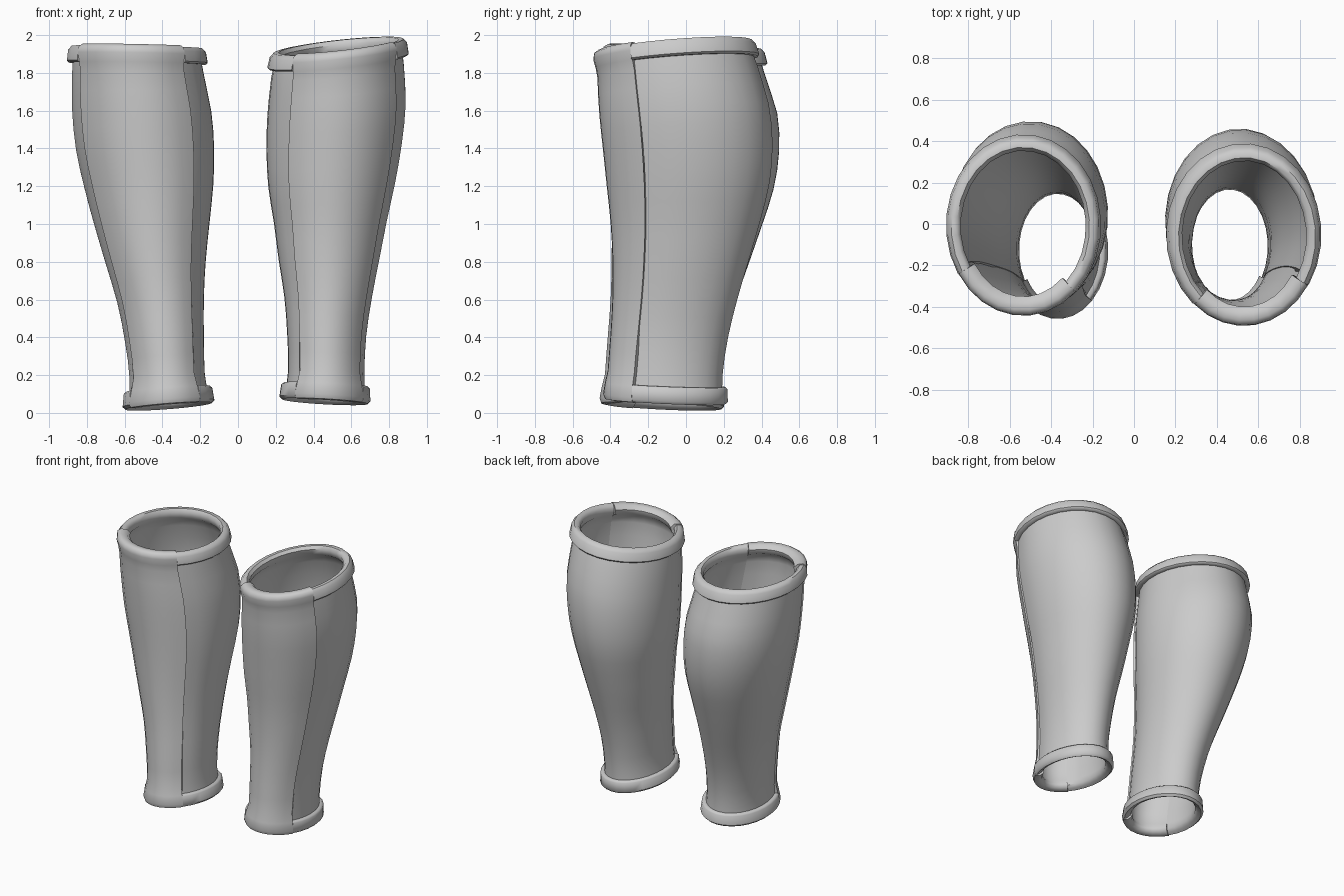
import bpy, bmesh, math

if "Cube" in bpy.data.objects:
    bpy.data.objects.remove(bpy.data.objects["Cube"])

steel = bpy.data.materials.new("plain_grey")
steel.diffuse_color = (0.6, 0.6, 0.6, 1)
steel.use_nodes = True
steel.node_tree.nodes["Principled BSDF"].inputs["Base Color"].default_value = steel.diffuse_color

# Leg cross-sections: height, inner/outer x limits, front/back y limits
LEFT = [(.04, -.585, -.15, -.43, .175), (.2, -.575, -.175, -.42, .17),
        (.4, -.60, -.18, -.405, .20), (.6, -.64, -.18, -.39, .26),
        (.8, -.70, -.17, -.385, .33), (1.0, -.76, -.15, -.385, .40),
        (1.2, -.815, -.13, -.39, .465), (1.4, -.86, -.125, -.40, .495),
        (1.6, -.88, -.14, -.41, .485), (1.8, -.88, -.18, -.415, .42),
        (1.94, -.87, -.20, -.41, .385)]
RIGHT = [(.04, .245, .675, -.41, .195), (.2, .265, .67, -.405, .195),
         (.4, .26, .68, -.39, .225), (.6, .245, .71, -.38, .275),
         (.8, .215, .75, -.38, .335), (1.0, .19, .79, -.39, .395),
         (1.2, .16, .835, -.41, .445), (1.4, .15, .87, -.43, .46),
         (1.6, .155, .89, -.45, .44), (1.8, .175, .88, -.46, .38),
         (1.94, .20, .865, -.46, .335)]


def section(table, h):
    """Smoothly interpolated limits of the leg at height h."""
    n = len(table)
    i = max(0, min(n - 2, sum(r[0] <= h for r in table) - 1))
    p0, p1, p2, p3 = (table[max(0, min(n - 1, i + k))] for k in (-1, 0, 1, 2))
    t = max(0, min(1, (h - p1[0]) / (p2[0] - p1[0])))
    return [b + .5 * t * (c - a + t * (2*a - 5*b + 4*c - d + t * (3*(b - c) + d - a)))
            for a, b, c, d in zip(p0, p1, p2, p3)][1:]


def point(leg, h, ang, off):
    """Point on the leg oval, with the end planes tilted."""
    table, low, high = leg
    x0, x1, y0, y1 = section(table, h)
    dx = ((x1 - x0) / 2 + off) * math.cos(ang)
    dy = ((y1 - y0) / 2 + off) * math.sin(ang)
    t = h / 1.94
    tilt = [a * (1 - t) + b * t for a, b in zip(low, high)]
    z = h + tilt[0] + tilt[1] * dx + tilt[2] * dy
    return ((x0 + x1) / 2 + dx, (y0 + y1) / 2 + dy, z)


def plate(name, leg, profile, start, end, steps):
    """Sweep a closed wall profile of (height, offset) around part of the leg."""
    bm = bmesh.new()
    rings = []
    for i in range(steps + 1):
        ang = math.radians(start + (end - start) * i / steps)
        rings.append([bm.verts.new(point(leg, h, ang, o)) for h, o in profile])
    n = len(profile)
    for a, b in zip(rings, rings[1:]):
        for j in range(n):
            k = (j + 1) % n
            bm.faces.new((a[j], b[j], b[k], a[k]))
    bm.faces.new(rings[0])
    bm.faces.new(rings[-1][::-1])
    bmesh.ops.recalc_face_normals(bm, faces=bm.faces)
    me = bpy.data.meshes.new(name)
    bm.to_mesh(me)
    bm.free()
    me.materials.append(steel)
    ob = bpy.data.objects.new(name, me)
    bpy.context.collection.objects.link(ob)
    bpy.context.view_layer.objects.active = ob
    ob.select_set(True)
    bpy.ops.object.shade_smooth_by_angle(angle=math.radians(50))
    ob.select_set(False)


heights = [.2 + .1 * i for i in range(17)]

# Calf plate: outer wall with a raised rolled rim at each end
calf = ([(.055, -.01), (.045, .012), (.06, .028), (.125, .028), (.135, .018), (.135, 0)]
        + [(h, 0) for h in heights]
        + [(1.85, 0), (1.85, .02), (1.86, .032), (1.915, .03), (1.937, .012),
           (1.937, -.015), (1.915, -.035), (1.87, -.035), (1.85, -.02)]
        + [(h, -.015) for h in reversed(heights)] + [(.12, -.02), (.075, -.028)])

# Shin plate: smooth outer wall flowing into rims that fold inward
shin = ([(.06, -.035), (.04, -.01), (.045, .02), (.07, .03), (.13, .022)]
        + [(h, .01) for h in heights]
        + [(1.85, .018), (1.90, .032), (1.93, .028), (1.945, .005), (1.94, -.035),
           (1.915, -.06), (1.88, -.055), (1.85, -.02)]
        + [(h, -.012) for h in reversed(heights)] + [(.12, -.02), (.085, -.04)])

# Each leg: sections, then (lift, slope in x, slope in y) at the bottom and top
legs = {"left": (LEFT, (-.01, .08, -.05), (0, -.02, -.02), 212, 313),
        "right": (RIGHT, (.015, -.06, -.05), (.005, .11, .08), 229, 327)}
for side, (table, low, high, a, b) in legs.items():
    leg = (table, low, high)
    plate(side + "_shin_plate", leg, shin, a, b, 8)
    plate(side + "_calf_plate", leg, calf, b - 360, a, 20)
